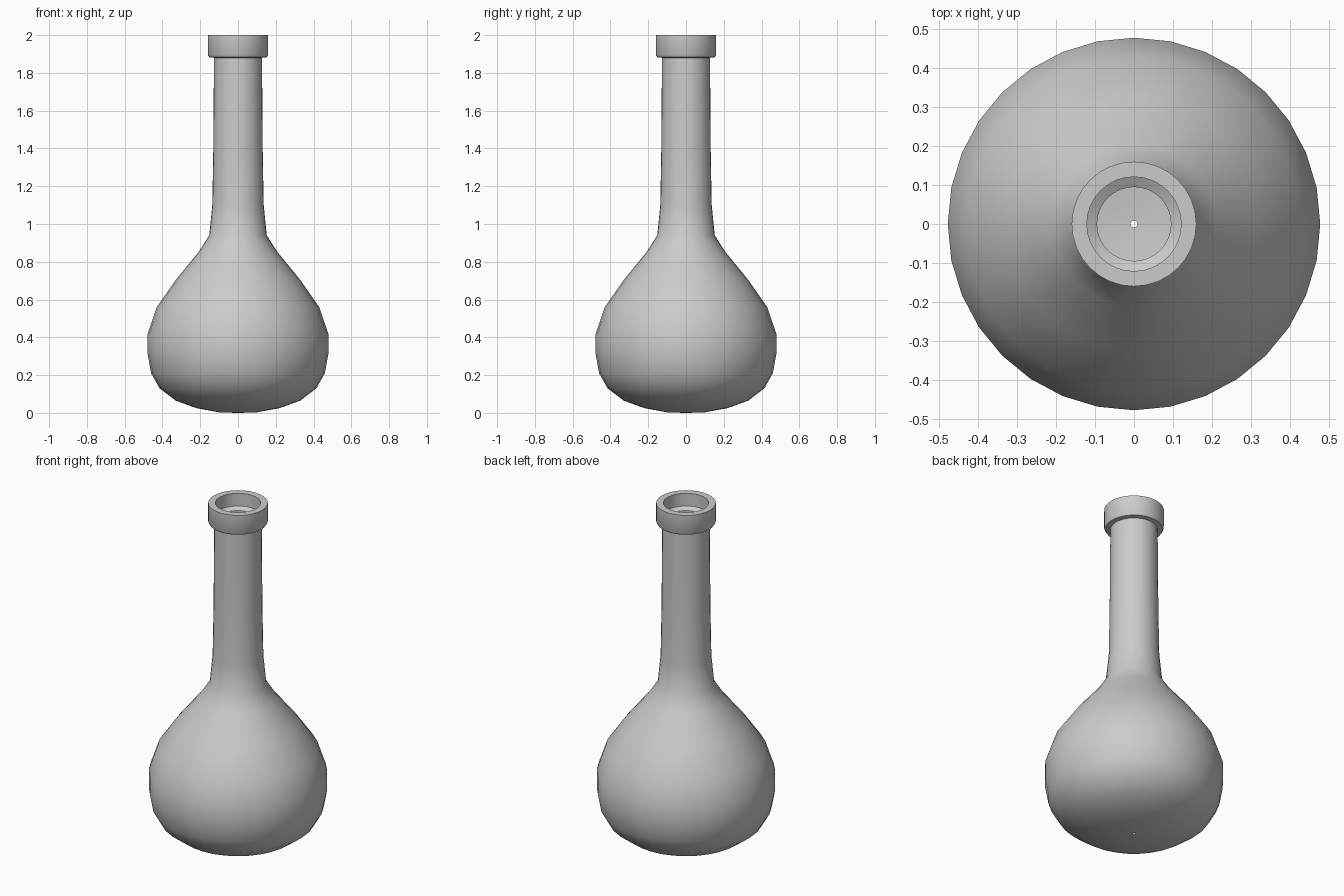
import bpy, bmesh, math

if "Cube" in bpy.data.objects:
    bpy.data.objects.remove(bpy.data.objects["Cube"])

SEGMENTS = 32

# Outer wall, from the small hole in the base up to the rim (radius, height)
outer = [(0.009, 0.0), (0.10, 0.003), (0.22, 0.025), (0.33, 0.065), (0.415, 0.13),
         (0.46, 0.21), (0.478, 0.31), (0.478, 0.42), (0.43, 0.56), (0.325, 0.71),
         (0.21, 0.85), (0.152, 0.94), (0.136, 1.10), (0.131, 1.38), (0.129, 1.65),
         (0.127, 1.88), (0.153, 1.883), (0.16, 1.895), (0.16, 2.0)]

# Inner wall, from the rim back down to the hole
inner = [(0.121, 2.0), (0.121, 1.925), (0.095, 1.91), (0.097, 1.65), (0.099, 1.38),
         (0.104, 1.10), (0.122, 0.93), (0.185, 0.83), (0.30, 0.69), (0.40, 0.545),
         (0.446, 0.415), (0.446, 0.315), (0.43, 0.225), (0.39, 0.15), (0.315, 0.093),
         (0.21, 0.056), (0.10, 0.035), (0.009, 0.032)]


def lathe(name, profile):
    """Revolve a closed profile around z."""
    bm = bmesh.new()
    rings = []
    for r, z in profile:
        angles = [2 * math.pi * i / SEGMENTS for i in range(SEGMENTS)]
        rings.append([bm.verts.new((r * math.cos(a), r * math.sin(a), z)) for a in angles])
    for k, low in enumerate(rings):
        high = rings[(k + 1) % len(rings)]
        for i in range(SEGMENTS):
            j = (i + 1) % SEGMENTS
            bm.faces.new((low[i], low[j], high[j], high[i]))
    bmesh.ops.recalc_face_normals(bm, faces=bm.faces)
    mesh = bpy.data.meshes.new(name)
    bm.to_mesh(mesh)
    bm.free()
    obj = bpy.data.objects.new(name, mesh)
    bpy.context.collection.objects.link(obj)
    return obj


# Hollow long-necked bottle, smooth with crisp lip edges
bottle = lathe("bottle", outer + inner)
bpy.context.view_layer.objects.active = bottle
bottle.select_set(True)
bpy.ops.object.shade_smooth_by_angle(angle=math.radians(40))
